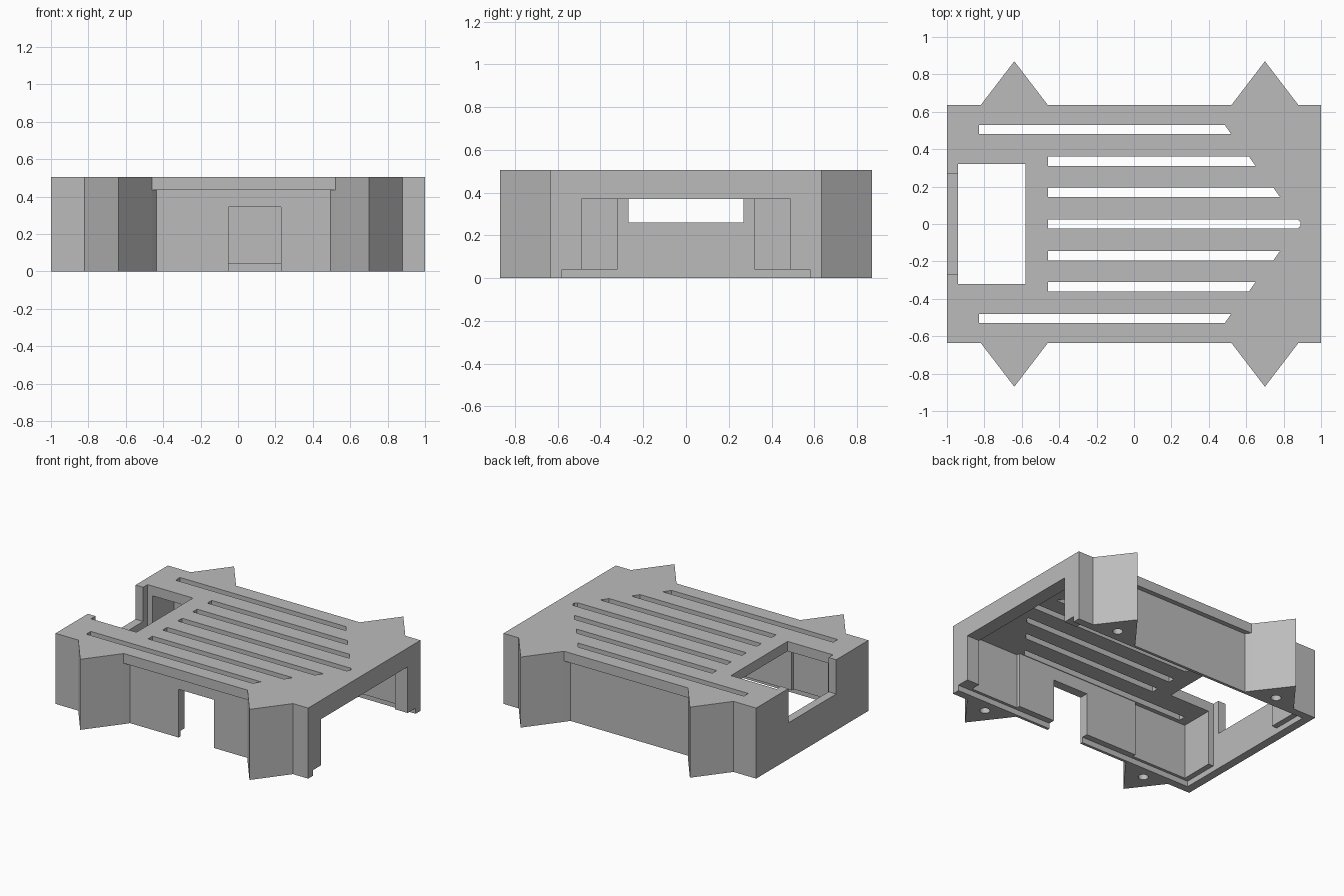
import bpy
import bmesh
import math

if "Cube" in bpy.data.objects:
    bpy.data.objects.remove(bpy.data.objects["Cube"], do_unlink=True)

TOP, CEILING, BELOW = 0.505, 0.435, -0.1
SIDE, RECESS = 0.635, 0.60
TAB_X = (-0.64, 0.70)
TAB_HALF = 0.18

gray = bpy.data.materials.new("plain gray")
gray.use_nodes = True
gray.diffuse_color = (0.5, 0.5, 0.5, 1)
gray.node_tree.nodes["Principled BSDF"].inputs["Base Color"].default_value = (0.5, 0.5, 0.5, 1)


def prism(name, outline, z0, z1):
    """Extrude a flat outline between two heights."""
    bm = bmesh.new()
    base = bm.faces.new([bm.verts.new((x, y, z0)) for x, y in outline])
    grown = bmesh.ops.extrude_face_region(bm, geom=[base])["geom"]
    for v in grown:
        if isinstance(v, bmesh.types.BMVert):
            v.co.z = z1
    bmesh.ops.recalc_face_normals(bm, faces=bm.faces)
    mesh = bpy.data.meshes.new(name)
    bm.to_mesh(mesh)
    bm.free()
    mesh.materials.append(gray)
    obj = bpy.data.objects.new(name, mesh)
    bpy.context.scene.collection.objects.link(obj)
    return obj


def rect(x0, x1, y0, y1):
    return [(x0, y0), (x1, y0), (x1, y1), (x0, y1)]


def flip(outline):
    return [(x, -y) for x, y in outline]


cutters = []


def cut(name, outline, z0=BELOW, z1=0.6):
    obj = prism(name, outline, z0, z1)
    obj.hide_render = True
    cutters.append(obj)


# Solid case with four pointed mounting tabs
front = [(-1, -SIDE)]
for x in TAB_X:
    front += [(x - TAB_HALF, -SIDE), (x, -0.87), (x + TAB_HALF, -SIDE)]
front.append((1, -SIDE))
case = prism("vented_case", front + flip(front)[::-1], 0, TOP)

# Hollow interior, thicker toward the tabs
left, right = TAB_X[0] + TAB_HALF, TAB_X[1] - TAB_HALF
half = [(-0.9, -0.56), (left, -0.56), (left, -0.535),
        (right, -0.535), (right, -0.56), (0.9, -0.56)]
cut("cavity", half + flip(half)[::-1], BELOW, CEILING)

# Step around the bottom rim
cut("bottom_step", rect(-0.94, 1.1, -0.58, 0.58), BELOW, 0.04)

# Recessed side walls below the top lip
recess = [(left + 0.025, -RECESS), (left, -SIDE), (left, -0.7),
          (right, -0.7), (right, -SIDE), (right - 0.025, -RECESS)]
for outline in (recess, flip(recess)):
    cut("side_recess", outline, BELOW, CEILING)

# Openings: wide end, front doorway, top pocket and its notch
cut("end_opening", rect(0.8, 1.1, -0.49, 0.49), BELOW, 0.37)
cut("doorway", rect(-0.05, 0.23, -0.7, -0.4), BELOW, 0.345)
cut("pocket", rect(-0.94, -0.58, -0.32, 0.32))
cut("notch", rect(-1.1, -0.92, -0.27, 0.27), 0.26)

# Ventilation slots with slanted ends
for y, start, end in ((0.17, -0.46, 0.78), (0.335, -0.46, 0.65), (0.505, -0.83, 0.52)):
    slot = [(start, y - 0.025), (end, y - 0.025), (end - 0.035, y + 0.025), (start, y + 0.025)]
    for outline in (slot, flip(slot)):
        cut("vent_slot", outline, 0.4)
cut("middle_slot", [(-0.46, -0.025), (0.875, -0.025), (0.89, -0.01),
                    (0.89, 0.01), (0.875, 0.025), (-0.46, 0.025)], 0.4)

# Screw holes under the tabs
for x in TAB_X:
    for y in (-0.67, 0.67):
        ring = [(x + 0.033 * math.cos(a * math.tau / 20), y + 0.033 * math.sin(a * math.tau / 20))
                for a in range(20)]
        cut("screw_hole", ring, BELOW, 0.3)

for c in cutters:
    mod = case.modifiers.new(c.name, 'BOOLEAN')
    mod.operation = 'DIFFERENCE'
    mod.solver = 'EXACT'
    mod.object = c

# Keep the finished solid and discard the cutters
bpy.context.view_layer.update()
final = bpy.data.meshes.new_from_object(case.evaluated_get(bpy.context.evaluated_depsgraph_get()))
case.modifiers.clear()
case.data = final
for c in cutters:
    bpy.data.objects.remove(c, do_unlink=True)
